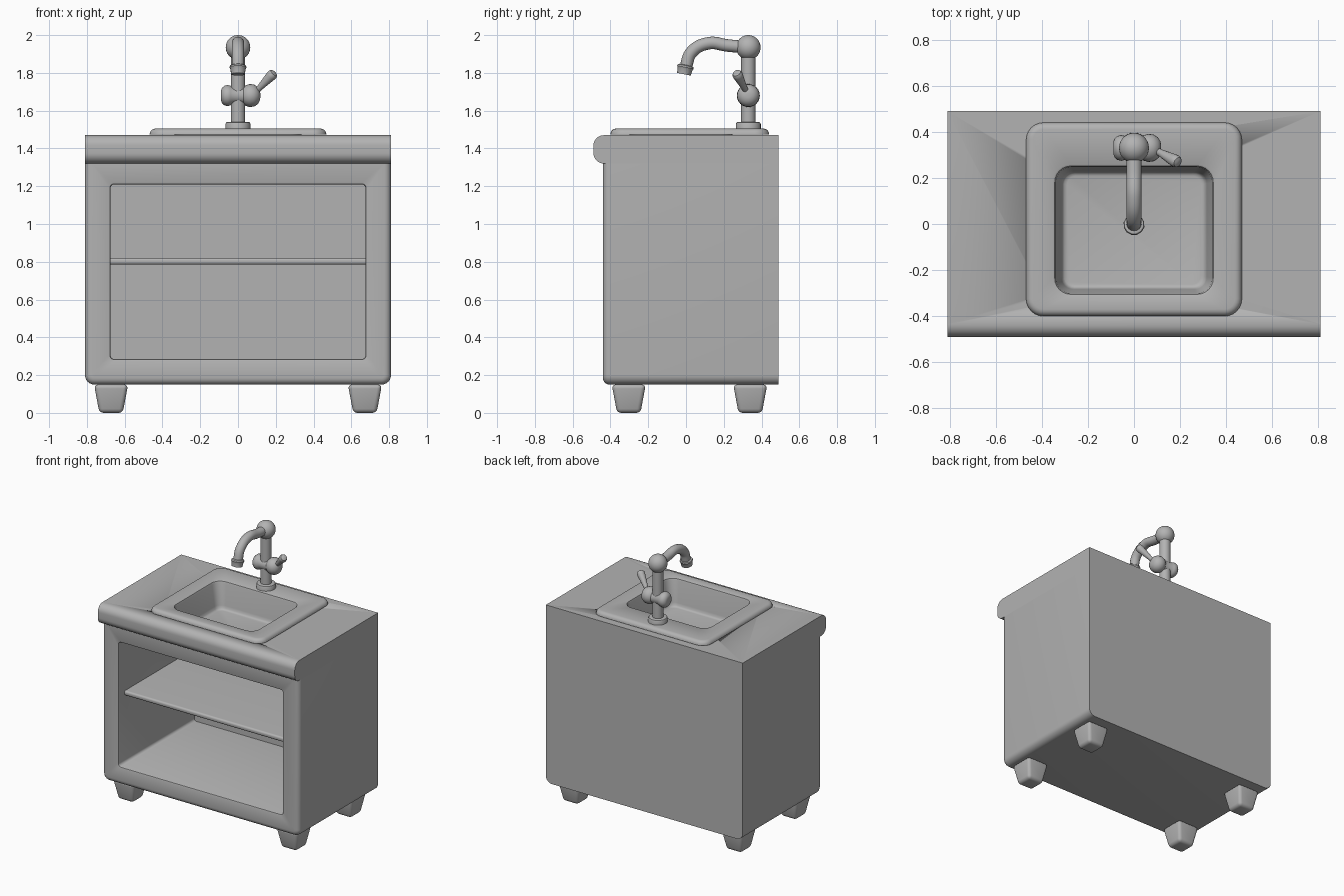
import bpy, bmesh
from math import sin, cos, pi, radians
from mathutils import Vector

if "Cube" in bpy.data.objects:
    bpy.data.objects.remove(bpy.data.objects["Cube"], do_unlink=True)

GREY = (0.45, 0.45, 0.45, 1)
mat = bpy.data.materials.new("light grey")
mat.use_nodes = True
mat.diffuse_color = GREY
mat.node_tree.nodes["Principled BSDF"].inputs["Base Color"].default_value = GREY


def finish(name, bm, angle=35):
    """Clean the mesh, link it as an object and shade it smooth."""
    bmesh.ops.remove_doubles(bm, verts=bm.verts, dist=1e-5)
    bmesh.ops.recalc_face_normals(bm, faces=bm.faces)
    mesh = bpy.data.meshes.new(name)
    bm.to_mesh(mesh)
    bm.free()
    mesh.materials.append(mat)
    ob = bpy.data.objects.new(name, mesh)
    bpy.context.collection.objects.link(ob)
    bpy.ops.object.select_all(action="DESELECT")
    ob.select_set(True)
    bpy.context.view_layer.objects.active = ob
    bpy.ops.object.shade_smooth_by_angle(angle=radians(angle))
    return ob


def loft(rings):
    """Skin a list of equal-length rings and cap both ends."""
    bm = bmesh.new()
    loops = [[bm.verts.new(p) for p in ring] for ring in rings]
    n = len(loops[0])
    for a, b in zip(loops, loops[1:]):
        for i in range(n):
            j = (i + 1) % n
            bm.faces.new((a[i], a[j], b[j], b[i]))
    bm.faces.new(loops[0])
    bm.faces.new(loops[-1])
    return bm


def rounded(plane, depth, u0, u1, v0, v1, radii, steps=6):
    """Rounded rectangle in a plane; radii run from low u, low v anticlockwise."""
    corners = [(u0, v0, 1, 1), (u1, v0, -1, 1), (u1, v1, -1, -1), (u0, v1, 1, -1)]
    pts = []
    for k, ((u, v, su, sv), r) in enumerate(zip(corners, radii)):
        for s in range(steps + 1):
            t = pi + (k + s / steps) * pi / 2
            a, b = u + su * r + r * cos(t), v + sv * r + r * sin(t)
            pts.append({"xy": (a, b, depth), "xz": (a, depth, b), "yz": (depth, a, b)}[plane])
    return pts


def tube(name, stations, axis=None, sides=24):
    """Round section swept through (point, radius) stations."""
    pts = [Vector(p) for p, r in stations]
    rings = []
    for i, (p, r) in enumerate(stations):
        d = Vector(axis) if axis else pts[min(i + 1, len(pts) - 1)] - pts[max(i - 1, 0)]
        d.normalize()
        side = d.orthogonal() if axis else Vector((1, 0, 0))
        side.normalize()
        up = d.cross(side)
        rings.append([pts[i] + r * (cos(2 * pi * k / sides) * side + sin(2 * pi * k / sides) * up)
                      for k in range(sides)])
    return finish(name, loft(rings))


ARC = [k * pi / 10 for k in range(6)]
W, BACK, SEAM, TOP = 0.81, 0.49, 1.32, 1.47

# Cabinet: outer shell, rounded front frame and open cavity in one skin
rings = [rounded("xz", BACK, -W, W, 0.15, SEAM, (0.05, 0.05, 0, 0))]
for t in ARC:
    d = 0.035 * (1 - cos(t))
    rings.append(rounded("xz", -0.405 - 0.035 * sin(t), d - W, W - d, 0.15 + d, SEAM,
                         (0.05 - d, 0.05 - d, 0, 0)))
for y, d in [(-0.44, 0.01), (-0.437, 0.003), (-0.43, 0), (0.45, 0)]:
    rings.append(rounded("xz", y, -0.675 - d, 0.675 + d, 0.285 - d, 1.21 + d, [0.02 + d] * 4))
bm = loft(rings)
hidden_top = [f for f in bm.faces if all(v.co.z > SEAM - 1e-4 for v in f.verts)]
bmesh.ops.delete(bm, geom=hidden_top, context="FACES")
finish("cabinet", bm)

# Shelf with a rounded front edge
finish("shelf", loft([rounded("yz", x, -0.37, 0.45, 0.785, 0.82, (0.014, 0, 0, 0.014))
                      for x in (-0.675, 0.675)]))

# Countertop with rounded front lip and a hole for the basin
counter = finish("countertop", loft([rounded("yz", x, -0.49, BACK, SEAM, TOP, (0.055, 0, 0, 0.055), 8)
                                     for x in (-W, W)]))
cutter = finish("basin_cutter", loft([rounded("xy", z, -0.4, 0.4, -0.35, 0.3, [0.06] * 4)
                                      for z in (1.2, 1.6)]))
cutter.hide_render = True
cut = counter.modifiers.new("basin_hole", "BOOLEAN")
cut.object = cutter
cut.operation = "DIFFERENCE"
cut.solver = "EXACT"
bpy.context.view_layer.objects.active = counter
bpy.ops.object.modifier_apply(modifier=cut.name)
bpy.data.objects.remove(cutter, do_unlink=True)

# Sink: raised rim rolling over into a tapered basin
RIM = 1.505
rings = []
for t in ARC:
    d = 0.03 * (1 - cos(t))
    rings.append(rounded("xy", TOP + 0.005 + 0.03 * sin(t), d - 0.468, 0.468 - d,
                         d - 0.4, 0.44 - d, [0.075 - d] * 4))
for z, d in [(RIM, 0), (RIM - 0.004, 0.008), (RIM - 0.015, 0.013),
             (1.335, 0.036), (1.316, 0.042), (1.308, 0.05), (1.305, 0.062)]:
    rings.append(rounded("xy", z, d - 0.352, 0.352 - d, d * 0.8 - 0.312, 0.258 - d * 0.8,
                         [0.075 - d * 0.6] * 4))
bm = loft(rings)
bm.faces.ensure_lookup_table()
bmesh.ops.delete(bm, geom=[bm.faces[-2]], context="FACES_ONLY")
finish("sink", bm)

# Four tapered feet with softened edges
for sx, side in ((-1, "right"), (1, "left")):
    for cy, end in ((-0.303, "front"), (0.34, "back")):
        bm = bmesh.new()
        bmesh.ops.create_cube(bm, size=1)
        for v in bm.verts:
            half = 0.09 if v.co.z > 0 else 0.062
            v.co = (sx * 0.672 + 2 * half * v.co.x, cy + 2 * half * v.co.y, 0.075 + 0.15 * v.co.z)
        bmesh.ops.bevel(bm, geom=bm.edges[:], offset=0.022, segments=4, profile=0.5, affect="EDGES")
        finish(f"foot_{end}_{side}", bm)

# Tap: base collar, column and top ball
FY = 0.33


def upright(name, profile):
    return tube(name, [((0, FY, z), r) for z, r in profile], axis=(0, 0, 1))


upright("tap_base", [(1.49, 0.066), (1.53, 0.066), (1.538, 0.062), (1.541, 0.055), (1.541, 0.04)])
upright("tap_column", [(1.5, 0.038), (1.93, 0.038)])
bm = bmesh.new()
bmesh.ops.create_uvsphere(bm, u_segments=28, v_segments=18, radius=0.065)
bmesh.ops.translate(bm, verts=bm.verts, vec=(0, FY, 1.935))
finish("tap_ball", bm)

# Curved spout with a flared nozzle
path = bpy.data.curves.new("spout_path", "CURVE")
path.dimensions = "3D"
path.bevel_depth = 0.033
path.bevel_resolution = 6
path.use_fill_caps = True
spline = path.splines.new("BEZIER")
knots = [(FY, 1.935), (0.22, 1.945), (0.12, 1.957), (0.03, 1.91), (-0.004, 1.82)]
spline.bezier_points.add(len(knots) - 1)
for bp, (y, z) in zip(spline.bezier_points, knots):
    bp.co = (0, y, z)
    bp.handle_left_type = bp.handle_right_type = "AUTO"
spout = bpy.data.objects.new("spout", path)
path.materials.append(mat)
bpy.context.collection.objects.link(spout)

drop = Vector((0, -0.2, -1)).normalized()
tip = Vector((0, -0.001, 1.842))
tube("nozzle", [(tip + drop * t, r) for t, r in
                [(0, 0.034), (0.004, 0.043), (0.012, 0.046), (0.022, 0.041), (0.05, 0.038), (0.05, 0.025)]],
     axis=drop, sides=12)

# Cross valve and its lever
tube("valve", [((x, FY, 1.68), r) for x, r in
               [(-0.09, 0.025), (-0.085, 0.04), (-0.072, 0.052), (-0.055, 0.056), (-0.04, 0.052),
                (-0.028, 0.045), (0.03, 0.045), (0.042, 0.055), (0.062, 0.061), (0.085, 0.058),
                (0.104, 0.046), (0.115, 0.028), (0.118, 0.012)]], axis=(1, 0, 0))
start, end = Vector((0.085, 0.325, 1.69)), Vector((0.19, 0.268, 1.8))
tube("lever", [(start.lerp(end, t), r) for t, r in
               [(0, 0.014), (0.3, 0.016), (0.85, 0.027), (0.94, 0.027), (1, 0.022), (1.03, 0.01)]],
     axis=end - start, sides=16)
